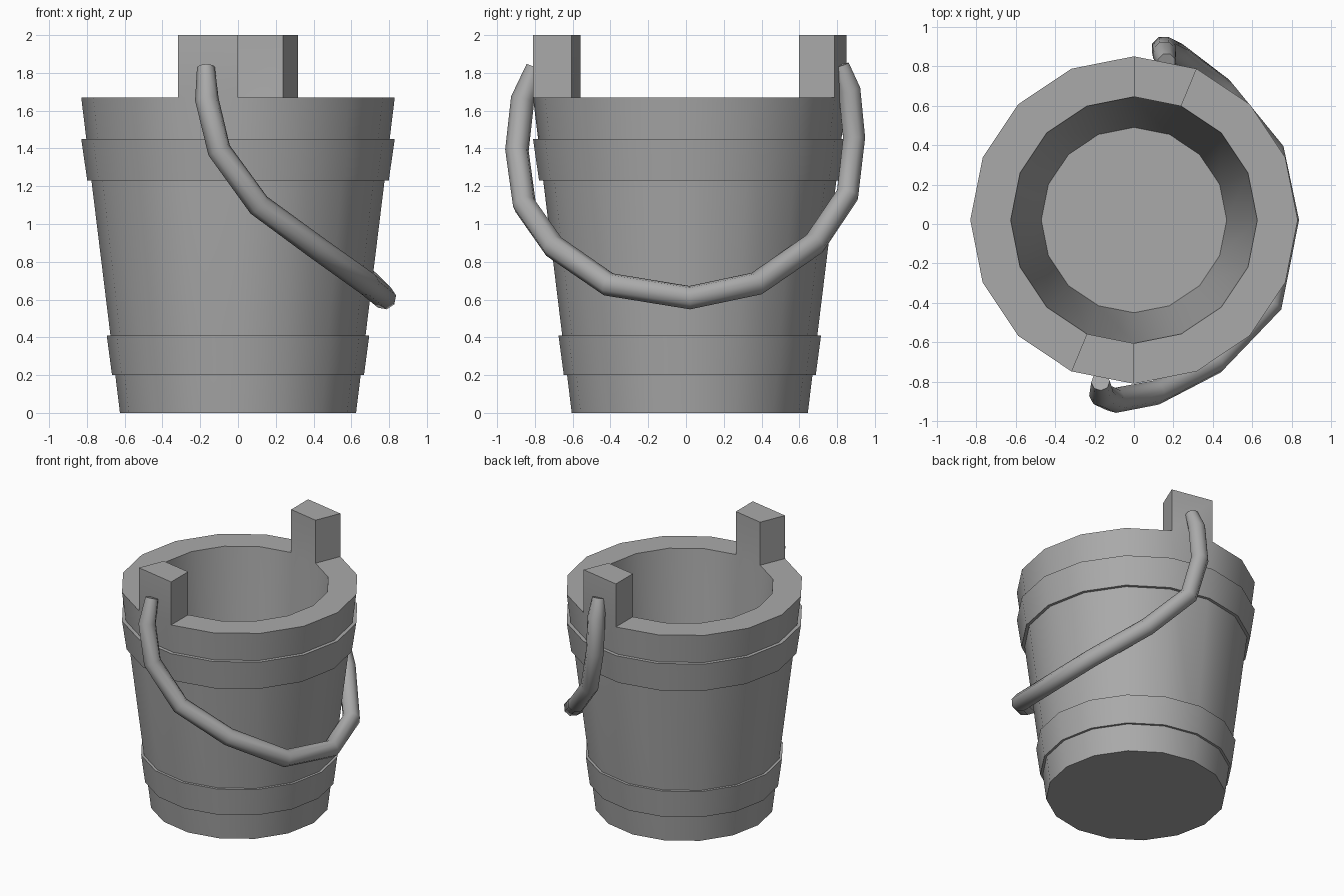
import bpy, bmesh
from math import cos, sin, pi, radians
from mathutils import Vector

if "Cube" in bpy.data.objects:
    bpy.data.objects.remove(bpy.data.objects["Cube"], do_unlink=True)

SIDES = 16
CENTRE_Y = 0.02

grey = bpy.data.materials.new("plain_grey")
grey.use_nodes = True
GREY = (0.4, 0.4, 0.4, 1)
grey.diffuse_color = GREY
grey.node_tree.nodes["Principled BSDF"].inputs["Base Color"].default_value = GREY


def lathe(bm, profile, closed):
    """Spin (radius, z) points round z; an open profile gets flat end caps."""
    rings = [[bm.verts.new((r * cos(2 * pi * i / SIDES),
                            r * sin(2 * pi * i / SIDES) + CENTRE_Y, z))
              for i in range(SIDES)] for r, z in profile]
    pairs = list(zip(rings, rings[1:]))
    if closed:
        pairs.append((rings[-1], rings[0]))
    else:
        bm.faces.new(rings[0])
        bm.faces.new(rings[-1])
    for a, b in pairs:
        for i in range(SIDES):
            j = (i + 1) % SIDES
            bm.faces.new((a[i], a[j], b[j], b[i]))
    bmesh.ops.recalc_face_normals(bm, faces=bm.faces)


def smooth(obj, angle=30):
    bpy.ops.object.select_all(action="DESELECT")
    obj.select_set(True)
    bpy.context.view_layer.objects.active = obj
    bpy.ops.object.shade_smooth_by_angle(angle=radians(angle))


def finish(bm, name):
    mesh = bpy.data.meshes.new(name)
    bm.to_mesh(mesh)
    bm.free()
    mesh.materials.append(grey)
    obj = bpy.data.objects.new(name, mesh)
    bpy.context.collection.objects.link(obj)
    smooth(obj)


# Bucket wall and floor, with two rim segments raised as handle posts
RIM, POST_TOP = 1.67, 2.0
bm = bmesh.new()
lathe(bm, [(0.47, 0.02), (0.625, RIM), (0.83, RIM), (0.625, 0)], closed=False)
step = pi / SIDES
for angle in (pi / 2 - step, -pi / 2 - step):
    direction = Vector((cos(angle), sin(angle), 0))
    rim = [f for f in bm.faces if len(f.verts) == 4
           and all(abs(v.co.z - RIM) < 0.001 for v in f.verts)]
    face = max(rim, key=lambda f: f.calc_center_median().dot(direction))
    result = bmesh.ops.extrude_face_region(bm, geom=[face])
    for v in result["geom"]:
        if isinstance(v, bmesh.types.BMVert):
            v.co.z = POST_TOP
    if face.is_valid:
        bmesh.ops.delete(bm, geom=[face], context="FACES_ONLY")
bmesh.ops.recalc_face_normals(bm, faces=bm.faces)
finish(bm, "bucket_body")

# Hoops round the wall
for name, z0, z1, r0, r1 in (("lower_hoop", 0.2, 0.41, 0.667, 0.695),
                             ("upper_hoop", 1.23, 1.45, 0.798, 0.83)):
    bm = bmesh.new()
    lathe(bm, [(r0 - 0.04, z0), (r0, z0), (r1, z1), (r1 - 0.04, z1)], closed=True)
    finish(bm, name)

# Handle hanging to one side, swept along its path
path = [(-0.17, -0.80, 1.83), (-0.165, -0.865, 1.66), (-0.10, -0.895, 1.39),
        (0.11, -0.855, 1.10), (0.41, -0.70, 0.88), (0.69, -0.41, 0.68),
        (0.775, 0.02, 0.61), (0.70, 0.375, 0.685), (0.45, 0.68, 0.895),
        (0.22, 0.855, 1.155), (0.15, 0.89, 1.455), (0.155, 0.865, 1.71),
        (0.165, 0.82, 1.84)]
curve = bpy.data.curves.new("handle", "CURVE")
curve.dimensions = "3D"
curve.bevel_depth = 0.063
curve.bevel_resolution = 2
curve.use_fill_caps = True
spline = curve.splines.new("POLY")
spline.points.add(len(path) - 1)
for point, co in zip(spline.points, path):
    point.co = (*co, 1)
for end in (spline.points[0], spline.points[-1]):
    end.radius = 0.75
curve.materials.append(grey)
handle = bpy.data.objects.new("handle", curve)
bpy.context.collection.objects.link(handle)
bpy.ops.object.select_all(action="DESELECT")
handle.select_set(True)
bpy.context.view_layer.objects.active = handle
bpy.ops.object.convert(target="MESH")
smooth(bpy.context.view_layer.objects.active, 50)
